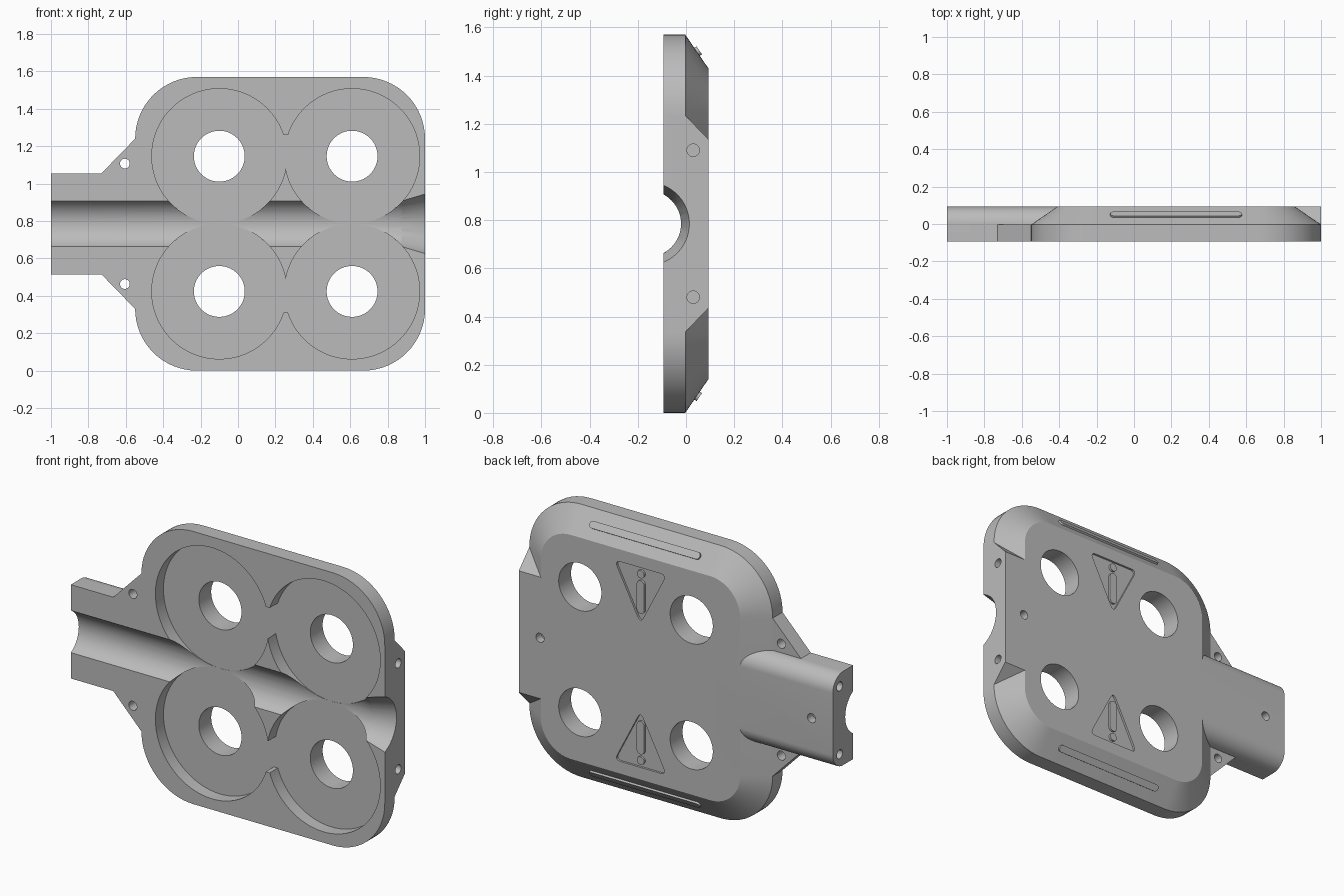
import bpy, bmesh, math
from mathutils import Vector

if "Cube" in bpy.data.objects:
    bpy.data.objects.remove(bpy.data.objects["Cube"])

MID = 0.785          # mirror height
T = 0.093            # half thickness
CX = 0.225           # centre of the plate

grey = bpy.data.materials.new("light_grey")
grey.use_nodes = True
grey.diffuse_color = (0.5, 0.5, 0.5, 1)
grey.node_tree.nodes["Principled BSDF"].inputs["Base Color"].default_value = (0.5, 0.5, 0.5, 1)


def loft(name, loops):
    """Closed solid through a list of matching point loops."""
    bm = bmesh.new()
    rings = [[bm.verts.new(p) for p in loop] for loop in loops]
    n = len(rings[0])
    for a, b in zip(rings, rings[1:]):
        for i in range(n):
            j = (i + 1) % n
            bm.faces.new((a[i], a[j], b[j], b[i]))
    bm.faces.new(rings[0])
    bm.faces.new(rings[-1])
    bmesh.ops.recalc_face_normals(bm, faces=bm.faces)
    mesh = bpy.data.meshes.new(name)
    bm.to_mesh(mesh)
    bm.free()
    mesh.materials.append(grey)
    obj = bpy.data.objects.new(name, mesh)
    bpy.context.collection.objects.link(obj)
    return obj


def place(pts, axis, d):
    """2D points to 3D: (x, z) at depth y, or (y, z) at position x."""
    return [(d, u, v) if axis == "x" else (u, d, v) for u, v in pts]


def prism(name, pts, axis, lo, hi):
    return loft(name, [place(pts, axis, lo), place(pts, axis, hi)])


def arc(u, v, r, start, end, n):
    return [(u + r * math.cos(math.radians(start + (end - start) * i / n)),
             v + r * math.sin(math.radians(start + (end - start) * i / n))) for i in range(n + 1)]


def circle(u, v, r, n=32):
    return arc(u, v, r, 0, 360, n)[:-1]


def rounded_rect(u, v, hu, hv, r, n=16):
    pts = []
    for k, (su, sv) in enumerate([(1, 1), (-1, 1), (-1, -1), (1, -1)]):
        pts += arc(u + su * (hu - r), v + sv * (hv - r), r, 90 * k, 90 * k + 90, n)
    return pts


def rounded_polygon(corners, r, n=6):
    """Round each corner with a short quadratic curve."""
    pts = []
    for i, c in enumerate(corners):
        c = Vector(c)
        a = c + (Vector(corners[i - 1]) - c).normalized() * r
        b = c + (Vector(corners[(i + 1) % len(corners)]) - c).normalized() * r
        pts += [tuple(a.lerp(c, k / n).lerp(c.lerp(b, k / n), k / n)) for k in range(n + 1)]
    return pts


def combine(target, other, operation):
    mod = target.modifiers.new(operation, "BOOLEAN")
    mod.operation, mod.solver, mod.object = operation, "EXACT", other
    bpy.context.view_layer.objects.active = target
    bpy.ops.object.modifier_apply(modifier=mod.name)
    bpy.data.objects.remove(other)


def smooth(obj):
    bpy.ops.object.select_all(action="DESELECT")
    obj.select_set(True)
    bpy.context.view_layer.objects.active = obj
    bpy.ops.object.shade_smooth_by_angle(angle=math.radians(25))


# Main plate with a sloped rim at the back
outer = rounded_rect(CX, MID, 0.775, MID, 0.33)
inner = rounded_rect(CX, MID, 0.635, MID - 0.14, 0.19)
body = loft("plate_body", [place(outer, "y", -T), place(outer, "y", -0.003), place(inner, "y", T)])

# Handle with rounded back edges
hh = 0.27
profile = ([(-T, MID - hh)] + arc(0, MID - hh + T, T, -90, 0, 12)
           + arc(0, MID + hh - T, T, 0, 90, 12) + [(-T, MID + hh)])
combine(body, prism("handle", profile, "x", -1, -0.2), "UNION")

# Gussets beside the handle
gusset = [(-0.73, MID + hh), (-0.55, 1.24), (-0.4, 1.24),
          (-0.4, 0.33), (-0.55, 0.33), (-0.73, MID - hh)]
combine(body, prism("gusset", gusset, "y", -T, -0.003), "UNION")

# Connector block at the other end
block = [(-0.05, MID - 0.45), (-0.003, MID - 0.45), (T, MID - 0.35),
         (T, MID + 0.35), (-0.003, MID + 0.45), (-0.05, MID + 0.45)]
combine(body, prism("end_block", block, "x", 0.6, 1), "UNION")

# Round pockets with through holes
cutters = []
for x in (-0.1, 0.61):
    for s in (-1, 1):
        z = MID + s * 0.3615
        cutters.append(prism("pocket", circle(x, z, 0.361, 128), "y", -0.3, -0.0195))
        cutters.append(prism("through_hole", circle(x, z, 0.136, 64), "y", -0.25, 0.3))

# Blunted webs between neighbouring pockets
for s in (-1, 1):
    web = rounded_rect(0.255, MID + s * 0.42, 0.0128, 0.055, 0.002, 2)
    cutters.append(prism("web_cut", web, "y", -0.28, -0.0195))

# Cable channel and its flared mouth
axis_y = -0.158
cutters.append(prism("channel", circle(axis_y, MID, 0.1375, 96), "x", -1.2, 1.2))
cutters.append(loft("flare", [place(circle(axis_y, MID, r, 96), "x", x)
                              for x, r in ((0.86, 0.134), (1.1, 0.199))]))

# Small screw and pin holes
R = 0.026
for s in (-1, 1):
    cutters.append(prism("gusset_hole", circle(-0.605, MID + s * 0.322, R), "y", -0.3, 0.3))
    cutters.append(prism("block_pin_hole", circle(0.03, MID + s * 0.305, R), "x", 0.9, 1.1))
    cutters.append(prism("handle_pin_hole", circle(0.03, MID + s * 0.195, R), "x", -1.1, -0.9))
for x in (-0.865, 0.865):
    cutters.append(prism("back_hole", circle(x, MID, R), "y", 0.045, 0.2))

# Sunken warning triangles
for s in (-1, 1):
    tri = [(CX - 0.165, MID + s * 0.575), (CX + 0.165, MID + s * 0.575), (CX, MID + s * 0.255)]
    cutters.append(prism("triangle_cut", rounded_polygon(tri, 0.04), "y", T - 0.012, 0.2))

for c in cutters:
    combine(body, c, "DIFFERENCE")
smooth(body)

# Raised marks in the triangles and ribs on the sloped rims
for s, side in ((1, "upper"), (-1, "lower")):
    bar = rounded_rect(CX, MID + s * 0.405, 0.024, 0.095, 0.0239, 8)
    dot = circle(CX, MID + s * 0.537, 0.023)
    smooth(prism(side + "_mark_bar", bar, "y", T - 0.015, T))
    smooth(prism(side + "_mark_dot", dot, "y", T - 0.015, T))
    along = Vector((0, 0.096, -0.14 * s)).normalized()
    out = Vector((0, 0.14, 0.096 * s)).normalized()
    centre = Vector((CX, 0.046, MID + s * (MID - 0.0715)))
    shape = rounded_rect(0, 0, 0.352, 0.02, 0.0199, 8)
    smooth(loft(side + "_rim_rib", [[centre + Vector((u, 0, 0)) + along * v + out * h for u, v in shape]
                                    for h in (-0.01, 0.011)]))
